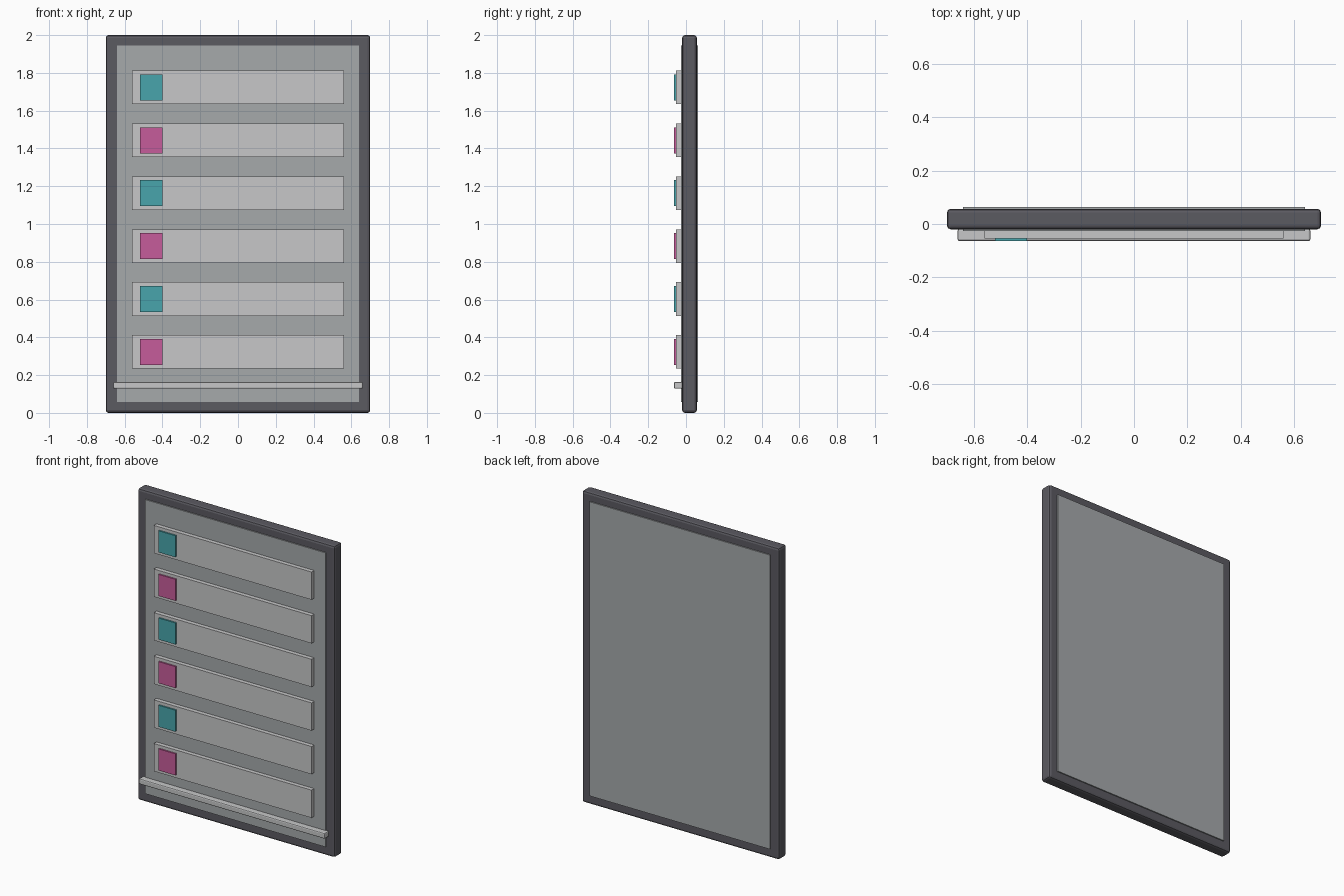
import bpy
import bmesh

cube = bpy.data.objects.get("Cube")
if cube:
    bpy.data.objects.remove(cube, do_unlink=True)


def material(name, rgb):
    mat = bpy.data.materials.new(name)
    mat.use_nodes = True
    mat.diffuse_color = (*rgb, 1)
    mat.node_tree.nodes["Principled BSDF"].inputs["Base Color"].default_value = (*rgb, 1)
    return mat


def box(name, mat, x, y, z, bevel=0, segments=2):
    """Box spanning the (low, high) pairs x, y and z, with optional rounded edges."""
    spans = (x, y, z)
    bm = bmesh.new()
    bmesh.ops.create_cube(bm, size=1)
    bmesh.ops.scale(bm, vec=[hi - lo for lo, hi in spans], verts=bm.verts)
    mesh = bpy.data.meshes.new(name)
    bm.to_mesh(mesh)
    bm.free()
    mesh.materials.append(mat)
    obj = bpy.data.objects.new(name, mesh)
    obj.location = [(lo + hi) / 2 for lo, hi in spans]
    bpy.context.collection.objects.link(obj)
    if bevel:
        mod = obj.modifiers.new("rounded_edges", "BEVEL")
        mod.width = bevel
        mod.segments = segments
    return obj


charcoal = material("charcoal", (0.105, 0.103, 0.12))
grey = material("panel grey", (0.38, 0.40, 0.41))
pale = material("pale grey", (0.57, 0.575, 0.58))
teal = material("teal", (0.065, 0.376, 0.413))
pink = material("pink", (0.565, 0.107, 0.328))

# Board: dark rounded body with a panel standing slightly proud on both sides
box("frame", charcoal, (-0.7, 0.7), (-0.02, 0.057), (0, 2), 0.014)
box("panel", grey, (-0.64, 0.64), (-0.027, 0.064), (0.058, 1.946))

# Rows: a pale strip with a coloured tag at its left end in front view
for i in range(6):
    z = 1.723 - i * 0.28
    box(f"strip_{i + 1}", pale, (-0.56, 0.56), (-0.054, -0.02), (z - 0.089, z + 0.089))
    box(f"tag_{i + 1}", pink if i % 2 else teal,
        (-0.52, -0.4), (-0.064, -0.05), (z - 0.069, z + 0.069))

# Ledge along the bottom
box("ledge", pale, (-0.66, 0.66), (-0.064, -0.018), (0.128, 0.164), 0.007)
